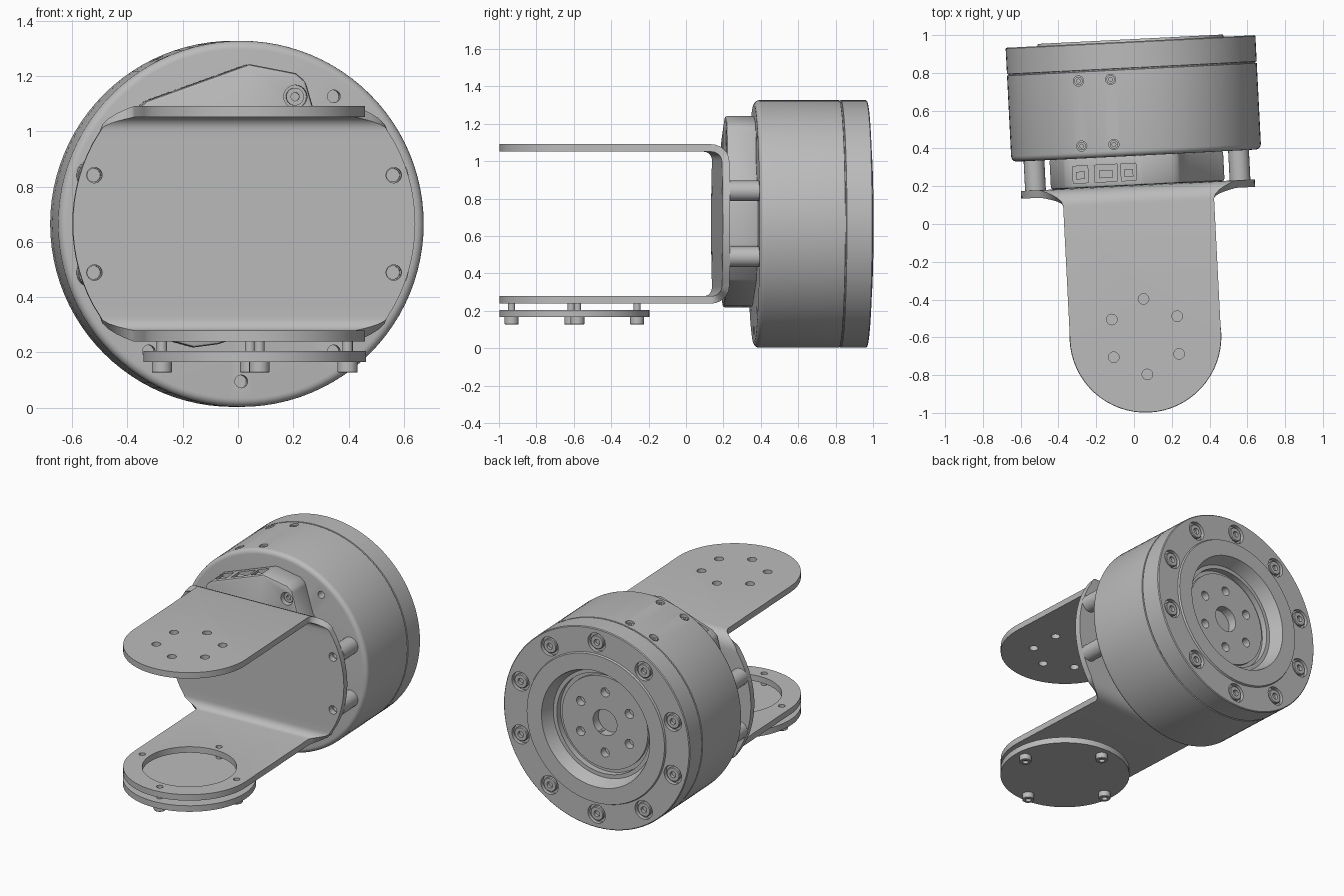
import bpy, bmesh, math
from mathutils import Vector, Matrix

if "Cube" in bpy.data.objects:
    bpy.data.objects.remove(bpy.data.objects["Cube"])

CZ = 0.665                       # height of the drum axis
PLACE = Matrix.Translation((0.012, 0.362, 0)) @ Matrix.Rotation(math.radians(2.9), 4, 'Z')
BACK, UP = Vector((0, 1, 0)), Vector((0, 0, 1))

metal = bpy.data.materials.new("plain_grey_metal")
metal.diffuse_color = (0.5, 0.5, 0.5, 1)
metal.use_nodes = True
metal.node_tree.nodes["Principled BSDF"].inputs["Base Color"].default_value = metal.diffuse_color


def make(name, bm):
    bmesh.ops.recalc_face_normals(bm, faces=bm.faces[:])
    me = bpy.data.meshes.new(name)
    bm.to_mesh(me)
    bm.free()
    me.materials.append(metal)
    ob = bpy.data.objects.new(name, me)
    bpy.context.collection.objects.link(ob)
    ob.matrix_world = PLACE
    return ob


def lathe(name, profile, spots=((0, 0, CZ),), axis=BACK, n=24):
    """Revolve (radius, height) points around an axis at every spot."""
    bm = bmesh.new()
    u = axis.orthogonal().normalized()
    v = axis.cross(u)
    for s in spots:
        s = Vector(s)
        rings = []
        for r, h in profile:
            angles = [2 * math.pi * i / n for i in range(n)] if r > 0 else [0]
            rings.append([bm.verts.new(s + axis * h + (u * math.cos(a) + v * math.sin(a)) * r)
                          for a in angles])
        for a, b in zip(rings, rings[1:]):
            for i in range(n):
                j = (i + 1) % n
                q = [a[i % len(a)], a[j % len(a)], b[j % len(b)], b[i % len(b)]]
                bm.faces.new(list(dict.fromkeys(q)))
    return make(name, bm)


def rod(name, r, h0, h1, spots, axis=BACK, n=24):
    return lathe(name, [(0, h0), (r, h0), (r, h1), (0, h1)], spots, axis, n)


def cut(ob, cutter):
    mod = ob.modifiers.new("cut", 'BOOLEAN')
    mod.object, mod.operation, mod.solver = cutter, 'DIFFERENCE', 'EXACT'
    apply(ob, mod)
    bpy.data.objects.remove(cutter)


def apply(ob, mod):
    bpy.context.view_layer.objects.active = ob
    bpy.ops.object.modifier_apply(modifier=mod.name)


def circle_spots(r, angles, y=0):
    return [(r * math.cos(math.radians(a)), y, CZ + r * math.sin(math.radians(a))) for a in angles]


def flat_spots(r, angles, z):
    return [(r * math.cos(math.radians(a)), -0.96 + r * math.sin(math.radians(a)), z) for a in angles]


# drum with rounded front edge, seam groove, rear boss and stepped recess
R = 0.662
profile = [(0, 0)]
profile += [(R - 0.03 + 0.03 * math.sin(a), 0.03 - 0.03 * math.cos(a))
            for a in [math.pi / 2 * i / 5 for i in range(6)]]
profile += [(R, 0.457), (R - 0.008, 0.459), (R - 0.008, 0.464), (R, 0.466), (R, 0.6), (R - 0.005, 0.605),
            (0.495, 0.605), (0.49, 0.617), (0.385, 0.617), (0.355, 0.53), (0.33, 0.53), (0.33, 0.49),
            (0.305, 0.49), (0.305, 0.51), (0, 0.51)]
drum = lathe("drum", profile, n=96)
bolts = circle_spots(0.57, range(18, 378, 36))
top_screws = [(x, y, 0) for x in (-0.286, -0.115) for y in (0.065, 0.41)]
top_screws = [(x, y, CZ + math.sqrt(R * R - x * x)) for x, y, _ in top_screws]
cut(drum, rod("cutter", 0.062, 0.58, 0.7, bolts))
cut(drum, rod("cutter", 0.023, -0.1, 0.1, circle_spots(0.57, (54, -54, -90, -126))))
cut(drum, rod("cutter", 0.085, 0.45, 0.6, [(0, 0, CZ)], n=32))
cut(drum, rod("cutter", 0.03, 0.46, 0.6, circle_spots(0.2, range(30, 390, 60))))
cut(drum, rod("cutter", 0.027, -0.03, 0.1, top_screws, UP))

# socket screws in the rear face and on top of the drum
socket = [(0, 0.57), (0.046, 0.57), (0.046, 0.598), (0.042, 0.603), (0.02, 0.603), (0.02, 0.582), (0, 0.582)]
lathe("rear_screws", socket, bolts)
lathe("top_screws", [(0, -0.04), (0.022, -0.04), (0.022, -0.012), (0.01, -0.012), (0.01, -0.025), (0, -0.025)],
      top_screws, UP, 16)

# front gear cover
outline = [(-0.46, 0.5), (-0.46, 0.8), (-0.385, 1.08), (-0.35, 1.11), (0.02, 1.243), (0.19, 1.21),
           (0.225, 1.18), (0.28, 0.99), (0.46, 0.79), (0.46, 0.545), (0.3, 0.36), (-0.09, 0.23),
           (-0.18, 0.218), (-0.26, 0.24), (-0.4, 0.36)]
bm = bmesh.new()
face = bm.faces.new([bm.verts.new((x, -0.157, z)) for x, z in outline])
ext = bmesh.ops.extrude_face_region(bm, geom=[face])
bmesh.ops.translate(bm, vec=(0, 0.16, 0), verts=[g for g in ext["geom"] if isinstance(g, bmesh.types.BMVert)])
cover = make("gear_cover", bm)
bevel = cover.modifiers.new("bevel", 'BEVEL')
bevel.width, bevel.segments, bevel.limit_method = 0.012, 2, 'ANGLE'
apply(cover, bevel)
cut(cover, rod("cutter", 0.042, -0.2, -0.11, [(0.188, 0, 1.125)]))
lathe("cover_screw", [(0, -0.1), (0.032, -0.1), (0.032, -0.135), (0.015, -0.135), (0.015, -0.12), (0, -0.12)],
      [(0.188, 0, 1.125)])
# connector sockets in the sloped top of the cover
for x, w in ((-0.3, 0.08), (-0.165, 0.12), (-0.045, 0.08)):
    bm = bmesh.new()
    z = 1.243 + (x - 0.02) * 0.36
    bmesh.ops.create_cube(bm, size=1, matrix=Matrix.Translation((x, -0.085, z + 0.06))
                          @ Matrix.Diagonal((w, 0.09, 0.24, 1)))
    cut(cover, make("cutter", bm))
    bm = bmesh.new()
    bmesh.ops.create_cube(bm, size=1, matrix=Matrix.Translation((x, -0.09, z - 0.045))
                          @ Matrix.Diagonal((w * 0.6, 0.04, 0.06, 1)))
    make("connector", bm)

# folded bracket: (y, z above axis, half width, direction angle) along the sheet
T = 0.02
half = []
for i in range(17):
    a = math.radians(1 + 89 * i / 16)
    half.append((-0.96 - 0.4 * math.cos(a), 0.406, 0.4 * math.sin(a), 0))
for i in range(7):
    a = math.pi / 2 * i / 6
    half.append((-0.247 + 0.07 * math.sin(a), 0.336 + 0.07 * math.cos(a), 0.4 + 0.12 * math.sin(a) ** 2, a))
for i in range(1, 9):
    z = 0.336 * (1 - i / 8)
    half.append((-0.177, z, math.sqrt(0.62 ** 2 - z * z), math.pi / 2))
path = half + [(y, -z, w, math.pi - a) for y, z, w, a in reversed(half[:-1])]
bm = bmesh.new()
rows = []
for y, z, w, a in path:
    ny, nz = math.sin(a) * T, math.cos(a) * T
    rows.append([bm.verts.new((x, y + s * ny, CZ + z + s * nz))
                 for x, s in ((-w, 1), (w, 1), (w, -1), (-w, -1))])
for p, q in zip(rows, rows[1:]):
    for i in range(4):
        j = (i + 1) % 4
        bm.faces.new((p[i], p[j], q[j], q[i]))
bm.faces.new(rows[0])
bm.faces.new(rows[-1])
bracket = make("bracket", bm)
quarter = range(0, 360, 90)
side = circle_spots(0.57, (18, 162, 198, 342))
cut(bracket, rod("cutter", 0.028, -0.1, 0.1, flat_spots(0.2, range(30, 390, 60), 1.07), UP))
cut(bracket, rod("cutter", 0.285, -0.1, 0.1, [(0, -0.96, 0.26)], UP, 48))
cut(bracket, rod("cutter", 0.02, -0.1, 0.1, flat_spots(0.336, quarter, 0.26), UP))
cut(bracket, rod("cutter", 0.028, -0.3, -0.1, side))

# standoffs between bracket and drum, hollow at the bracket end
lathe("standoffs", [(0, 0.01), (0.055, 0.01), (0.055, -0.157), (0.024, -0.157), (0.024, -0.13), (0, -0.13)], side)

# round plate under the lower arm with its screws
rod("lower_plate", 0.402, 0.166, 0.206, [(0, -0.96, 0)], UP, 64)
feet = flat_spots(0.336, quarter, 0)
rod("screw_shanks", 0.019, 0.16, 0.25, feet, UP, 16)
lathe("screw_heads", [(0, 0.168), (0.037, 0.168), (0.037, 0.13), (0.034, 0.127), (0.018, 0.127),
                      (0.018, 0.145), (0, 0.145)], feet, UP)

# smooth shading with sharp edges kept
bpy.ops.object.select_all(action='SELECT')
bpy.ops.object.shade_smooth_by_angle(angle=math.radians(30))
